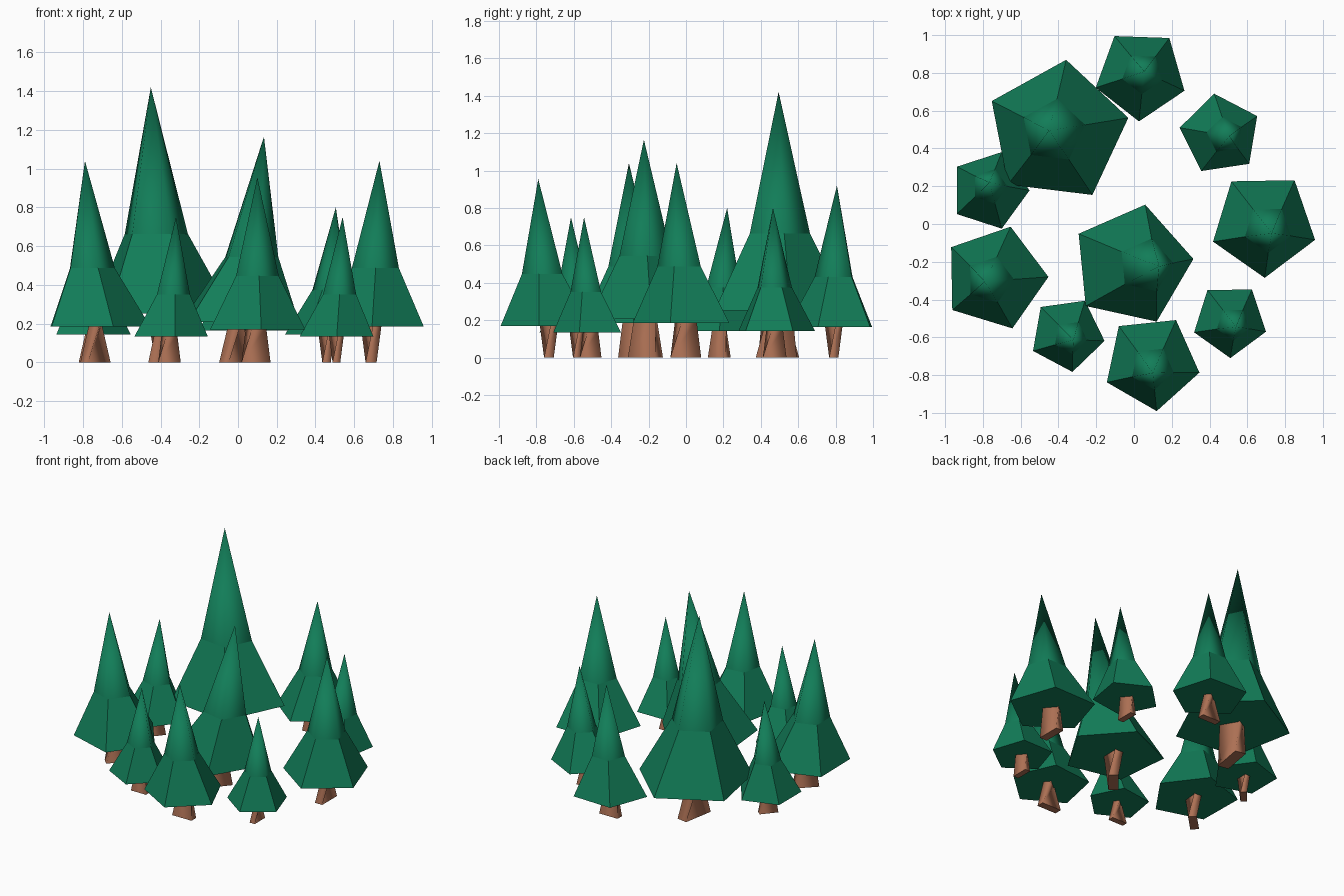
import bpy, bmesh, math
from mathutils import Vector

if "Cube" in bpy.data.objects:
    bpy.data.objects.remove(bpy.data.objects["Cube"])


def material(name, rgb):
    m = bpy.data.materials.new(name)
    m.diffuse_color = (*rgb, 1)
    m.use_nodes = True
    m.node_tree.nodes["Principled BSDF"].inputs["Base Color"].default_value = m.diffuse_color
    return m


GREEN = material("pine green", (0.006, 0.205, 0.098))
BROWN = material("bark brown", (0.42, 0.165, 0.09))


def add_object(name, bm, mat):
    bmesh.ops.recalc_face_normals(bm, faces=bm.faces)
    me = bpy.data.meshes.new(name)
    bm.to_mesh(me)
    bm.free()
    me.materials.append(mat)
    ob = bpy.data.objects.new(name, me)
    bpy.context.collection.objects.link(ob)


def ring(bm, c, rx, ry, z, n, ang, twist=0.0):
    """n-sided ring of vertices, stretched rx by ry, then turned by twist"""
    out = []
    for i in range(n):
        a = ang + math.tau * i / n
        x, y = rx * math.cos(a), ry * math.sin(a)
        ct, st = math.cos(twist), math.sin(twist)
        out.append(bm.verts.new((c[0] + x * ct - y * st, c[1] + x * st + y * ct, z)))
    return out


def bridge(bm, a, b):
    n = len(a)
    return [bm.faces.new((a[i], a[(i + 1) % n], b[(i + 1) % n], b[i])) for i in range(n)]


def tree(k, cx, cy, r, ang, ax, ay, h, trunk_ang):
    c, tip = Vector((cx, cy)), Vector((ax, ay))
    ang, t = math.radians(ang), math.radians(trunk_ang)

    # canopy: flat five-sided skirt, then a smooth slender spire
    bm = bmesh.new()
    low = ring(bm, c, r, r, 0.178 * h, 5, ang)
    mid = ring(bm, c.lerp(tip, 0.5), 0.45 * r, 0.45 * r, 0.467 * h, 5, ang)
    apex = bm.verts.new((ax, ay, h))
    bm.faces.new(low)
    bridge(bm, low, mid)
    for i in range(5):
        bm.faces.new((mid[i], mid[(i + 1) % 5], apex)).smooth = True
    for e in bm.edges:
        e.smooth = apex in e.verts
    add_object(f"canopy_{k}", bm, GREEN)

    # trunk: narrow twisted block that tapers upward
    bm = bmesh.new()
    q = math.pi / 4
    s = math.sqrt(2)
    bot = ring(bm, c, 0.29 * r * s, 0.10 * r * s, 0, 4, q, t)
    top = ring(bm, c, 0.18 * r * s, 0.10 * r * s, 0.19 * h, 4, q, t + 0.7)
    bm.faces.new(bot)
    bm.faces.new(top)
    for f in bridge(bm, bot, top):
        f.smooth = True
    for e in bm.edges:
        e.smooth = (e.verts[0] in bot) != (e.verts[1] in bot)
    add_object(f"trunk_{k}", bm, BROWN)


# centre x, y, skirt radius, skirt angle, tip x, y, height, trunk angle
TREES = [
    (-0.406, 0.489, 0.383, 83, -0.45, 0.495, 1.42, 80),
    (-0.736, -0.285, 0.283, 1, -0.79, -0.305, 1.04, 45),
    (0.035, 0.790, 0.247, -20, 0.055, 0.807, 0.92, 0),
    (0.457, 0.474, 0.218, 26.5, 0.505, 0.465, 0.80, 90),
    (0.687, -0.001, 0.284, -17, 0.73, -0.05, 1.04, 90),
    (-0.011, -0.217, 0.327, 5.6, 0.134, -0.225, 1.165, 50),
    (0.093, -0.733, 0.259, -12, 0.10, -0.79, 0.955, 0),
    (0.508, -0.510, 0.200, -17.5, 0.54, -0.545, 0.75, 90),
    (-0.354, -0.584, 0.201, -10, -0.32, -0.615, 0.75, 0),
    (-0.766, 0.178, 0.213, 0, -0.765, 0.22, 0.80, 50),
]
for k, spec in enumerate(TREES, 1):
    tree(k, *spec)
